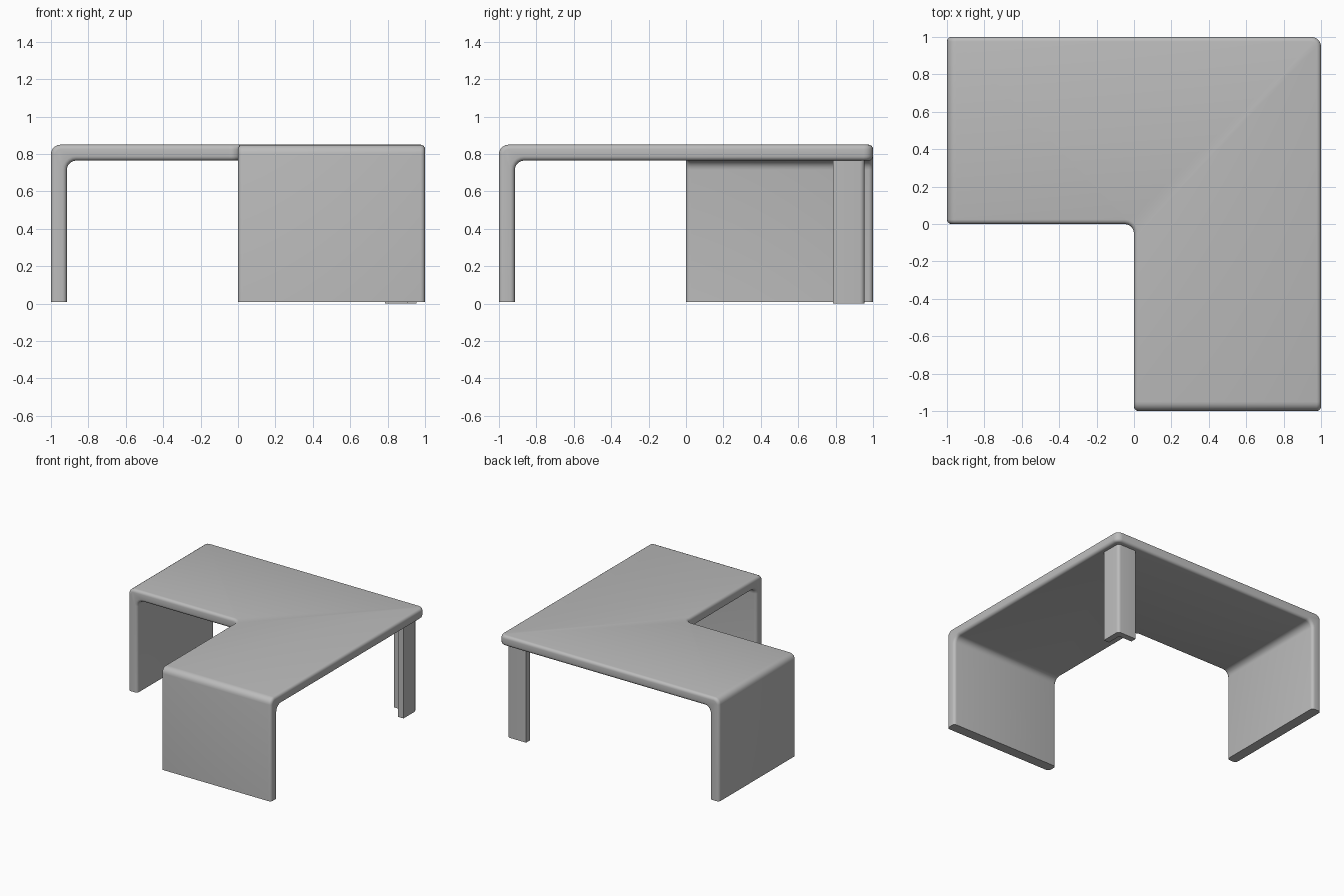
import bpy
import bmesh
import math

cube = bpy.data.objects.get("Cube")
if cube:
    bpy.data.objects.remove(cube)

# One plain grey finish
grey = bpy.data.materials.new("light_grey")
grey.use_nodes = True
colour = (0.5, 0.5, 0.5, 1)
grey.diffuse_color = colour
grey.node_tree.nodes["Principled BSDF"].inputs["Base Color"].default_value = colour

TOP, UNDER, FOOT = 0.85, 0.765, 0.008
THICK = TOP - UNDER
INNER = -1 + THICK


def finish(bm, name):
    bmesh.ops.recalc_face_normals(bm, faces=bm.faces)
    mesh = bpy.data.meshes.new(name)
    bm.to_mesh(mesh)
    bm.free()
    mesh.materials.append(grey)
    ob = bpy.data.objects.new(name, mesh)
    bpy.context.collection.objects.link(ob)
    bpy.ops.object.select_all(action='DESELECT')
    ob.select_set(True)
    bpy.context.view_layer.objects.active = ob
    bpy.ops.object.shade_smooth_by_angle(angle=math.radians(35))


def raise_faces(bm, faces, dz):
    """Extrude faces vertically, keeping the starting faces."""
    result = bmesh.ops.extrude_face_region(bm, geom=faces, use_keep_orig=True)
    for v in result["geom"]:
        if isinstance(v, bmesh.types.BMVert):
            v.co.z += dz


def round_edges(bm, test, radius, segments):
    edges = [e for e in bm.edges if test(e)]
    bmesh.ops.bevel(bm, geom=edges, offset=radius, offset_type='OFFSET',
                    segments=segments, profile=0.5, affect='EDGES',
                    clamp_overlap=True)


def on(e, axis, value):
    return all(abs(v.co[axis] - value) < 1e-4 for v in e.verts)


def sharp(e):
    return len(e.link_faces) == 2 and e.calc_face_angle(0) > math.radians(60)


# Folded L-shaped desktop with its two end panels
bm = bmesh.new()
plan = {
    "side": [(-1, 0), (INNER, 0), (INNER, 1), (-1, 1)],
    "front": [(0, -1), (1, -1), (1, INNER), (0, INNER)],
    "middle": [(INNER, 0), (0, 0), (0, INNER), (1, INNER), (1, 1), (INNER, 1)],
}
corners = {}


def corner(p):
    if p not in corners:
        corners[p] = bm.verts.new((*p, UNDER))
    return corners[p]


base = {k: bm.faces.new([corner(p) for p in pts]) for k, pts in plan.items()}
raise_faces(bm, list(base.values()), THICK)
panels = [base["side"], base["front"]]
for panel in panels:
    result = bmesh.ops.extrude_discrete_faces(bm, faces=[panel])
    foot = result["faces"][0]
    for v in foot.verts:
        v.co.z = FOOT
bmesh.ops.remove_doubles(bm, verts=bm.verts, dist=1e-5)
bmesh.ops.recalc_face_normals(bm, faces=bm.faces)
bmesh.ops.dissolve_limit(bm, angle_limit=0.01, verts=bm.verts, edges=bm.edges)


def fold(e):
    outer = on(e, 2, TOP) and (on(e, 0, -1) or on(e, 1, -1))
    inner = on(e, 2, UNDER) and (on(e, 0, INNER) or on(e, 1, INNER))
    return outer or inner


def plan_corner(e):
    short = e.calc_length() < THICK + 0.01
    return short and any(on(e, 0, c) and on(e, 1, c) for c in (0, 1))


round_edges(bm, lambda e: fold(e) or plan_corner(e), 0.05, 5)
round_edges(bm, lambda e: sharp(e) and not on(e, 2, FOOT), 0.024, 4)
finish(bm, "desktop_with_end_panels")

# Angle-section leg under the back corner
bm = bmesh.new()
a, b, t = 0.785, 0.955, 0.05
section = [(b, b), (a, b), (a, b - t), (b - t, b - t), (b - t, a), (b, a)]
face = bm.faces.new([bm.verts.new((x, y, 0)) for x, y in section])
raise_faces(bm, [face], UNDER + 0.01)
round_edges(bm, lambda e: on(e, 0, b) and on(e, 1, b), 0.025, 4)
finish(bm, "corner_leg")
